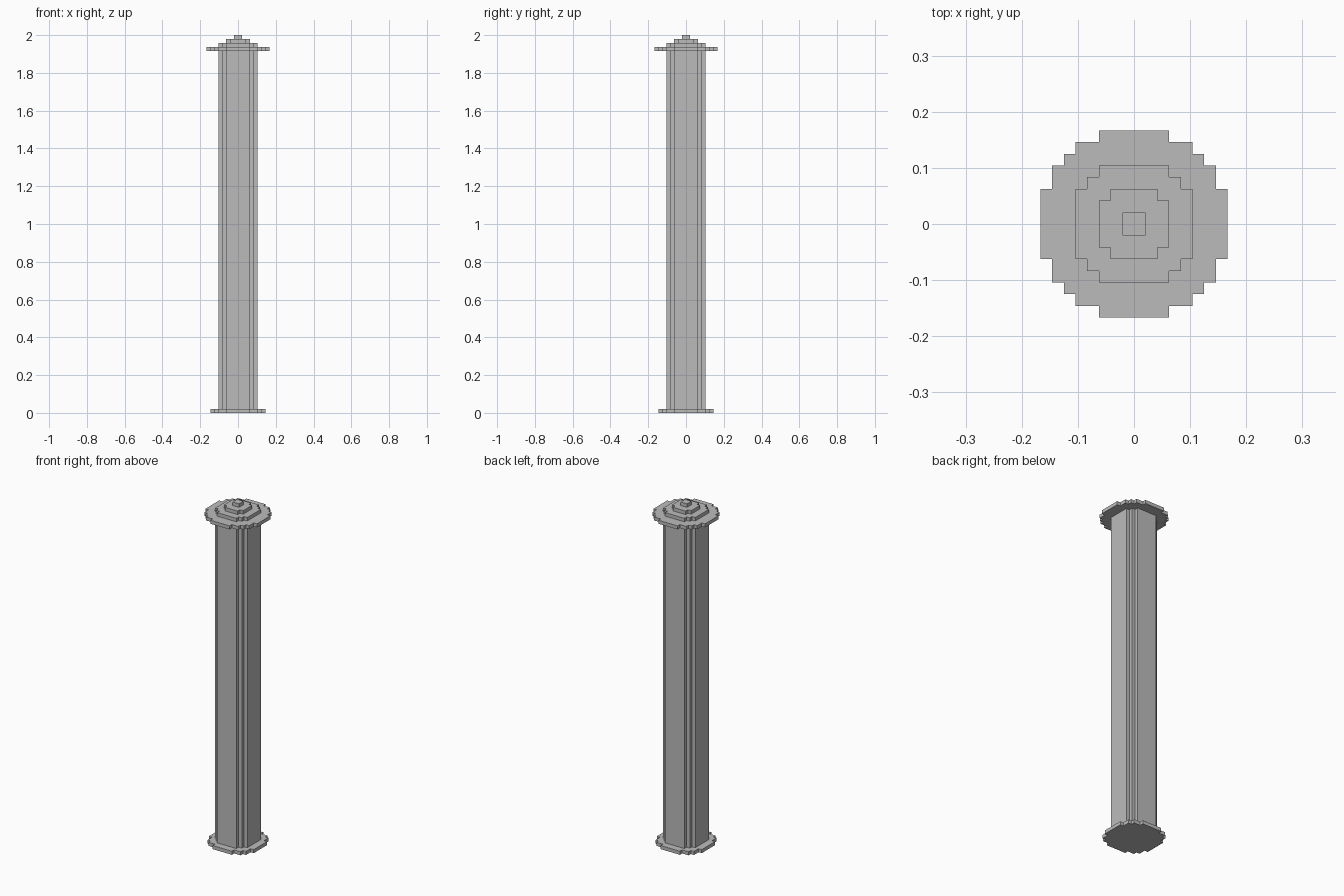
import bpy
import bmesh

UNIT = 2 / 96  # size of one block step

cube = bpy.data.objects.get("Cube")
if cube:
    bpy.data.objects.remove(cube, do_unlink=True)

grey = bpy.data.materials.new("plain grey")
grey.use_nodes = True
grey.diffuse_color = (0.5, 0.5, 0.5, 1)
grey.node_tree.nodes["Principled BSDF"].inputs["Base Color"].default_value = (0.5, 0.5, 0.5, 1)


def stepped_disc(name, corner, bottom, top):
    """Extrude a stepped round outline; corner is one quarter, in block steps."""
    outline = []
    quarter = list(corner)
    for _ in range(4):
        outline += quarter
        quarter = [(-y, x) for x, y in quarter]
    bm = bmesh.new()
    face = bm.faces.new([bm.verts.new((x * UNIT, y * UNIT, bottom * UNIT)) for x, y in outline])
    result = bmesh.ops.extrude_face_region(bm, geom=[face])
    raised = [v for v in result["geom"] if isinstance(v, bmesh.types.BMVert)]
    bmesh.ops.translate(bm, verts=raised, vec=(0, 0, (top - bottom) * UNIT))
    bmesh.ops.recalc_face_normals(bm, faces=bm.faces)
    mesh = bpy.data.meshes.new(name)
    bm.to_mesh(mesh)
    bm.free()
    mesh.materials.append(grey)
    obj = bpy.data.objects.new(name, mesh)
    bpy.context.collection.objects.link(obj)
    return obj


# Quarter outlines, from the right side round to the back
shaft_corner = [(5, 3), (4, 3), (4, 4), (3, 4), (3, 5)]
base_corner = [(7, 3), (6, 3), (6, 5), (5, 5), (5, 6), (3, 6), (3, 7)]
cap_corner = [(8, 3), (7, 3), (7, 5), (6, 5), (6, 6), (5, 6), (5, 7), (3, 7), (3, 8)]
tier_corner = [(3, 2), (2, 2), (2, 3)]

# Column from the ground up
stepped_disc("base_plate", base_corner, 0, 1)
stepped_disc("shaft", shaft_corner, 1, 92)
stepped_disc("cap_plate", cap_corner, 92, 93)
stepped_disc("lower_tier", shaft_corner, 93, 94)
stepped_disc("upper_tier", tier_corner, 94, 95)
stepped_disc("finial", [(1, 1)], 95, 96)
